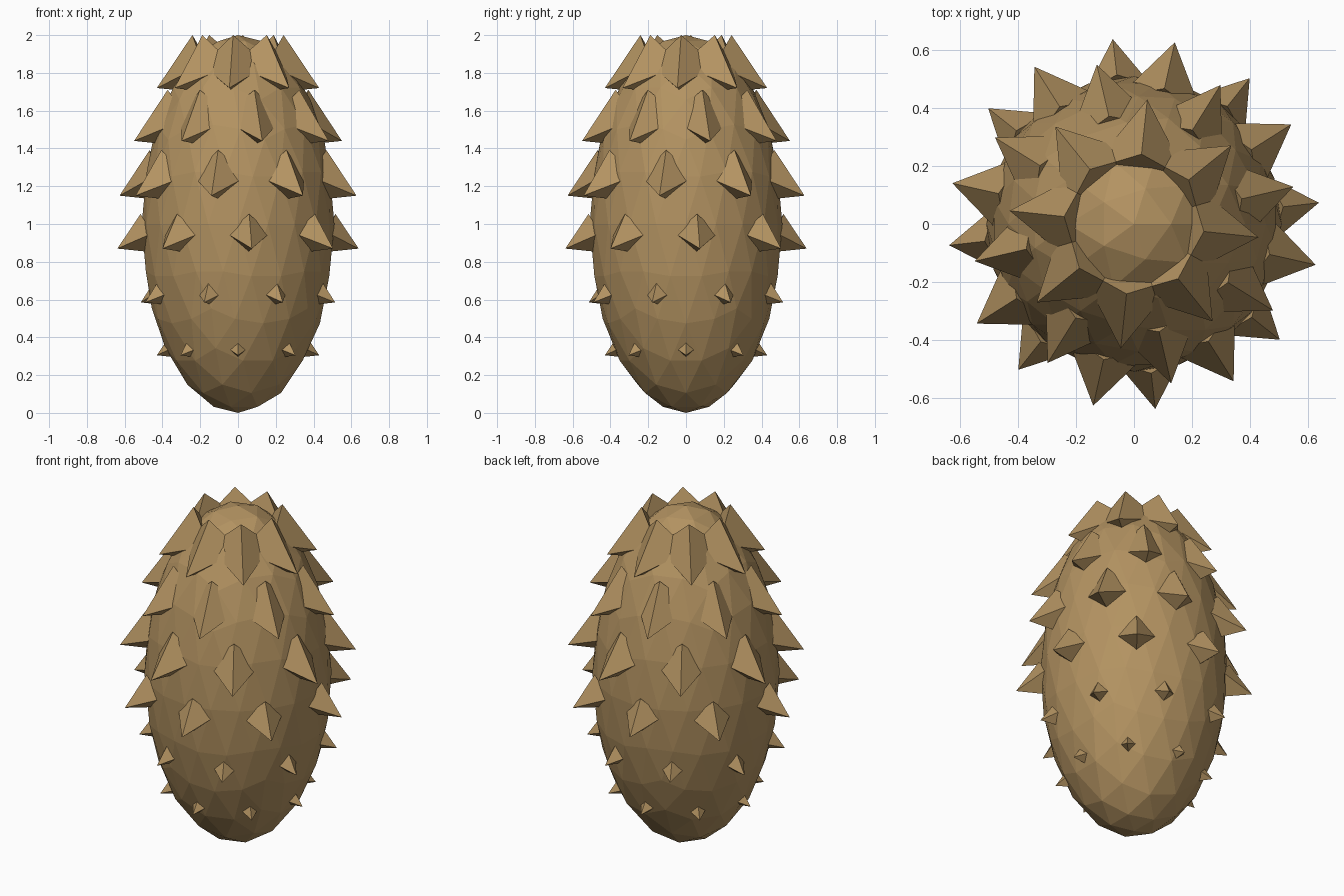
import bpy, bmesh, math
from mathutils import Vector, Matrix

if "Cube" in bpy.data.objects:
    bpy.data.objects.remove(bpy.data.objects["Cube"])

mat = bpy.data.materials.new("husk_brown")
mat.diffuse_color = (0.45, 0.29, 0.12, 1)
mat.use_nodes = True
mat.node_tree.nodes["Principled BSDF"].inputs["Base Color"].default_value = mat.diffuse_color


def add_object(name, bm):
    bmesh.ops.recalc_face_normals(bm, faces=bm.faces)
    mesh = bpy.data.meshes.new(name)
    bm.to_mesh(mesh)
    bm.free()
    mesh.materials.append(mat)
    obj = bpy.data.objects.new(name, mesh)
    bpy.context.collection.objects.link(obj)
    return obj


# Faceted egg-shaped body
bm = bmesh.new()
bmesh.ops.create_icosphere(bm, subdivisions=3, radius=1)
bmesh.ops.scale(bm, vec=(0.51, 0.51, 1), verts=bm.verts)
bmesh.ops.translate(bm, vec=(0, 0, 1), verts=bm.verts)
add_object("body", bm)

# Rows of drooping four-sided scales: tip radius, tip height, length
rows = [(0.43, 0.305, 0.08), (0.545, 0.585, 0.115), (0.643, 0.87, 0.19),
        (0.643, 1.15, 0.25), (0.565, 1.44, 0.28), (0.432, 1.72, 0.29)]
DROOP = math.radians(25)
SLIM = 0.6      # base radius / length
TWIST = 0.45    # turn added per row
COUNT = 8


def add_scale(bm, tip_r, tip_z, length, angle):
    out = Vector((math.cos(DROOP), 0, -math.sin(DROOP)))
    up = Vector((math.sin(DROOP), 0, math.cos(DROOP)))
    side = Vector((0, 1, 0))
    tip = Vector((tip_r, 0, tip_z))
    base = tip - out * length
    r = length * SLIM
    turn = Matrix.Rotation(angle, 3, 'Z')
    ring = [bm.verts.new(turn @ (base + d * r)) for d in (up, side, -up, -side)]
    apex = bm.verts.new(turn @ tip)
    for i in range(4):
        bm.faces.new((ring[i], ring[(i + 1) % 4], apex))
    bm.faces.new(ring[::-1])


for i, (tip_r, tip_z, length) in enumerate(rows):
    bm = bmesh.new()
    for k in range(COUNT):
        add_scale(bm, tip_r, tip_z, length, i * TWIST + k * math.tau / COUNT)
    add_object(f"scale_row_{i + 1}", bm)
